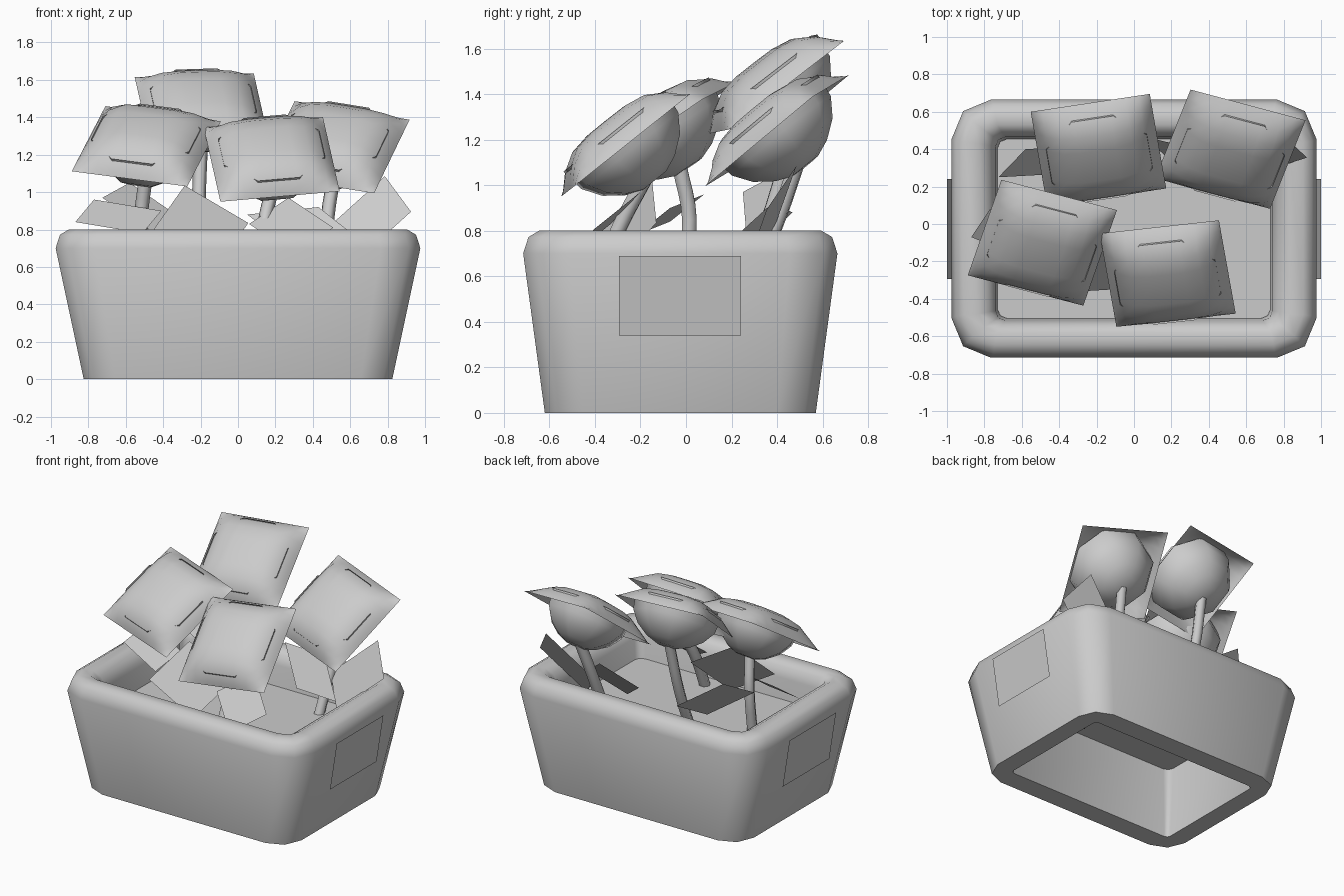
import bpy, bmesh, math
from mathutils import Vector, Matrix

if "Cube" in bpy.data.objects:
    bpy.data.objects.remove(bpy.data.objects["Cube"])

grey = bpy.data.materials.new("plain grey")
grey.use_nodes = True
COLOUR = (0.6, 0.6, 0.6, 1)
grey.diffuse_color = COLOUR
grey.node_tree.nodes["Principled BSDF"].inputs["Base Color"].default_value = COLOUR


def finish(bm, name, angle=None):
    mesh = bpy.data.meshes.new(name)
    bm.to_mesh(mesh)
    bm.free()
    obj = bpy.data.objects.new(name, mesh)
    bpy.context.collection.objects.link(obj)
    mesh.materials.append(grey)
    if angle:
        bpy.ops.object.select_all(action='DESELECT')
        obj.select_set(True)
        bpy.context.view_layer.objects.active = obj
        bpy.ops.object.shade_smooth_by_angle(angle=math.radians(angle))
    return obj


def rounded_loop(bm, hx, hy, r, z, steps=2):
    """Rounded rectangle of vertices around the planter axis."""
    loop = []
    for k, (sx, sy) in enumerate([(1, 1), (-1, 1), (-1, -1), (1, -1)]):
        for i in range(steps + 1):
            a = math.pi / 2 * (k + i / steps)
            loop.append(bm.verts.new((sx * (hx - r) + r * math.cos(a),
                                      sy * (hy - r) + r * math.sin(a) - 0.025, z)))
    return loop


def bridge(bm, a, b):
    n = len(a)
    for i in range(n):
        bm.faces.new((a[i], a[(i + 1) % n], b[(i + 1) % n], b[i]))


def card(name, centre, u, v):
    """Flat sheet spanned by two edge vectors."""
    c, u, v = Vector(centre), Vector(u) / 2, Vector(v) / 2
    bm = bmesh.new()
    bm.faces.new([bm.verts.new(p) for p in (c - u - v, c + u - v, c + u + v, c - u + v)])
    return finish(bm, name)


# Planter shell: outer wall, rolled rim, inner wall, open underneath
bm = bmesh.new()
sections = [(.825, .595, .17, 0), (.975, .69, .21, .70), (.952, .667, .2, .772),
            (.905, .62, .16, .80), (.83, .555, .1, .80), (.775, .515, .07, .77),
            (.74, .49, .05, .70), (.69, .445, .03, 0)]
loops = [rounded_loop(bm, *s) for s in sections]
for a, b in zip(loops, loops[1:] + loops[:1]):
    bridge(bm, a, b)
finish(bm, "planter_box", 50)

# Soil sheet
bm = bmesh.new()
bm.faces.new(rounded_loop(bm, .73, .48, .05, .55))
finish(bm, "soil")

# Side plates
for side, name in ((1, "left_side_plate"), (-1, "right_side_plate")):
    card(name, (side * .972, -.027, .515), (0, side * .535, 0), (side * .055, 0, .35))


# Flowers: bulging square petal sheet, cup below it, bent stem
def petal_sheet(name, m, half):
    bm = bmesh.new()
    bmesh.ops.create_grid(bm, x_segments=10, y_segments=10, size=1)
    for vert in bm.verts:
        # Push rows outward so the steep border is finely divided
        x, y = (math.sin(c * math.pi / 2) for c in vert.co.xy)
        rise = (1 - abs(x) ** 4) * (1 - abs(y) ** 4)
        vert.co = (x * half, y * half, .14 * rise)
    bm.transform(m)
    finish(bm, name, 80)


def flower_cup(name, m, sides=8):
    bm = bmesh.new()
    profile = [(.295, .08), (.28, -.03), (.225, -.11), (.145, -.17), (.07, -.2)]
    rings = [[bm.verts.new((r * math.cos(math.tau * (i + .5) / sides),
                            r * math.sin(math.tau * (i + .5) / sides), z))
              for i in range(sides)] for r, z in profile]
    for a, b in zip(rings, rings[1:]):
        bridge(bm, b, a)
    bm.faces.new(rings[-1][::-1])
    bm.transform(m)
    finish(bm, name, 60)


def stem(name, points, radius=.037):
    curve = bpy.data.curves.new(name, 'CURVE')
    curve.dimensions = '3D'
    curve.bevel_depth = radius
    curve.bevel_resolution = 1
    curve.resolution_u = 4
    curve.use_fill_caps = True
    spline = curve.splines.new('BEZIER')
    spline.bezier_points.add(len(points) - 1)
    for bp, p in zip(spline.bezier_points, points):
        bp.co = p
        bp.handle_left_type = bp.handle_right_type = 'AUTO'
    curve.materials.append(grey)
    bpy.context.collection.objects.link(bpy.data.objects.new(name, curve))


# name, centre, sideways edge, upward edge, stem foot, stem middle
flowers = [
    ("front_left", (.18, -.265, 1.175), (.633, .07, .055), (-.08, .49, .39),
     (.13, -.41, .53), (.14, -.29, .82)),
    ("back_left", (.515, .40, 1.24), (.62, -.165, -.10), (.19, .475, .395),
     (.46, .27, .53), (.48, .41, .87)),
    ("front_right", (-.49, -.10, 1.245), (.632, -.166, -.083), (.168, .511, .348),
     (-.52, -.02, .53), (-.52, .015, .85)),
    ("back_right", (-.19, .395, 1.43), (.64, .096, .02), (-.085, .48, .37),
     (-.2, .22, .53), (-.21, .38, .9)),
]
for name, centre, u, v, foot, middle in flowers:
    x = Vector(u).normalized()
    n = x.cross(Vector(v)).normalized()
    m = Matrix((x, n.cross(x), n)).transposed().to_4x4()
    m.translation = centre
    petal_sheet(name + "_petals", m, .322)
    flower_cup(name + "_cup", m)
    stem(name + "_stem", [foot, middle, m @ Vector((0, -.03, -.17))])

# Leaves
leaves = [
    ("back_left_leaf", (.70, .37, .85), (.31, .10, .28), (-.14, .13, .19)),
    ("back_middle_leaf", (.36, .318, .805), (.38, -.09, .04), (-.24, .21, .19)),
    ("front_middle_leaf", (-.2, -.25, .815), (.34, .02, -.2), (.17, .22, .24)),
    ("front_right_leaf", (-.64, -.07, .87), (.36, -.15, -.06), (.1, .15, .12)),
    ("back_right_leaf", (-.47, .335, .885), (.365, .02, -.25), (.145, .15, .08)),
    ("front_left_leaf", (.285, -.365, .82), (.24, -.2, -.16), (.21, .13, .14)),
]
for leaf in leaves:
    card(*leaf)
